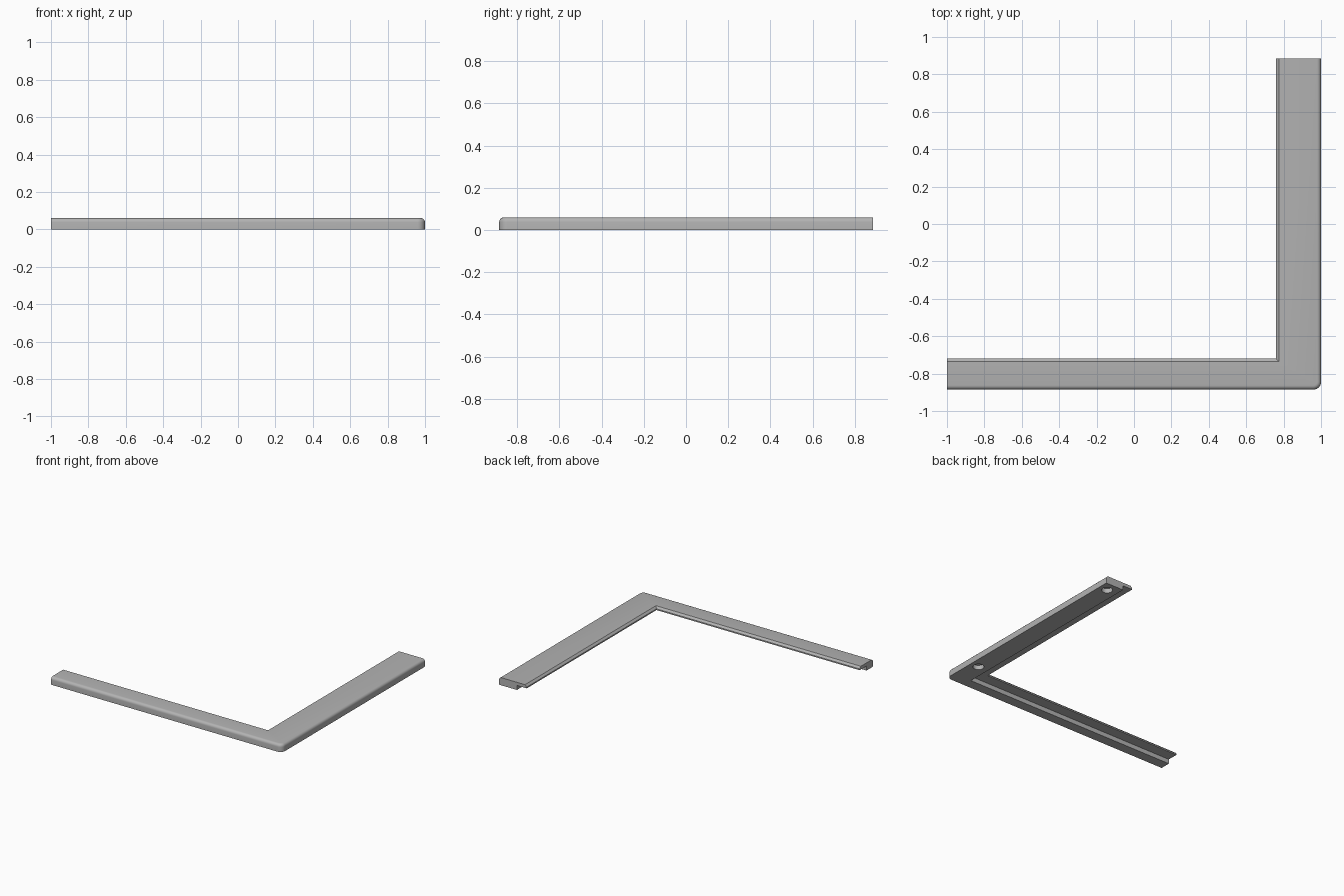
import bpy, bmesh, math
from mathutils import Matrix

cube = bpy.data.objects.get("Cube")
if cube:
    bpy.data.objects.remove(cube, do_unlink=True)

X, Y, H = 1.0, 0.885, 0.06          # half sizes and height
IN_X, IN_Y = 0.76, -0.72            # inner edges of the two arms
REBATE, REBATE_Z = 0.085, 0.035     # step under the inner edge

grey = bpy.data.materials.new("grey")
grey.use_nodes = True
colour = (0.45, 0.45, 0.45, 1)
grey.diffuse_color = colour
grey.node_tree.nodes["Principled BSDF"].inputs["Base Color"].default_value = colour


def add_object(name, bm):
    mesh = bpy.data.meshes.new(name)
    bmesh.ops.recalc_face_normals(bm, faces=bm.faces)
    bm.to_mesh(mesh)
    bm.free()
    ob = bpy.data.objects.new(name, mesh)
    bpy.context.collection.objects.link(ob)
    mesh.materials.append(grey)
    return ob


def bevel(bm, test, size, segments):
    edges = [e for e in bm.edges if test(*[v.co for v in e.verts])]
    bmesh.ops.bevel(bm, geom=edges, offset=size, segments=segments,
                    profile=0.5, affect='EDGES')


def near(a, b):
    return abs(a - b) < 1e-4


def on_top(a, b):
    return near(a.z, H) and near(b.z, H)


def outer_rim(a, b):
    # top edges along the front, the side and the rounded corner
    mid = (a + b) / 2
    free_end = (near(a.x, -X) and near(b.x, -X)) or (near(a.y, Y) and near(b.y, Y))
    inner = mid.x < IN_X + 0.01 and mid.y > IN_Y - 0.01
    return on_top(a, b) and not free_end and not inner


def inner_rim(a, b):
    return on_top(a, b) and all(p.x < IN_X + 1e-4 and p.y > IN_Y - 1e-4 for p in (a, b))


# L-shaped frame: two arms with a rounded outer rim and chamfered inner rim
bm = bmesh.new()
outline = [(-X, -Y), (X, -Y), (X, Y), (IN_X, Y), (IN_X, IN_Y), (-X, IN_Y)]
base = bm.faces.new([bm.verts.new((x, y, 0)) for x, y in outline])
top = bmesh.ops.extrude_face_region(bm, geom=[base])
bmesh.ops.translate(bm, vec=(0, 0, H),
                    verts=[v for v in top["geom"] if isinstance(v, bmesh.types.BMVert)])
bmesh.ops.recalc_face_normals(bm, faces=bm.faces)
bevel(bm, lambda a, b: near(a.x, X) and near(b.x, X) and near(a.y, -Y) and near(b.y, -Y),
      0.04, 8)
bevel(bm, outer_rim, 0.022, 5)
bevel(bm, inner_rim, 0.015, 1)
frame = add_object("corner_frame", bm)

# Cutters: the rebate under the inner edge and two blind holes in the wide arm
cutters = []
bm = bmesh.new()
right, front = IN_X + REBATE, IN_Y - REBATE
size = (right + 1.5, 1.5 - front, REBATE_Z + 0.1)
centre = ((right - 1.5) / 2, (1.5 + front) / 2, (REBATE_Z - 0.1) / 2)
bmesh.ops.create_cube(bm, size=1, matrix=Matrix.Translation(centre)
                      @ Matrix.Diagonal((*size, 1)))
cutters.append(add_object("rebate_cutter", bm))
for name, y in (("back_hole_cutter", 0.81), ("front_hole_cutter", -0.62)):
    bm = bmesh.new()
    bmesh.ops.create_cone(bm, cap_ends=True, segments=32, radius1=0.04, radius2=0.04,
                          depth=0.08, matrix=Matrix.Translation((0.93, y, -0.005)))
    cutters.append(add_object(name, bm))

for cutter in cutters:
    cutter.hide_render = True
    cutter.hide_set(True)
    mod = frame.modifiers.new(cutter.name, 'BOOLEAN')
    mod.operation = 'DIFFERENCE'
    mod.solver = 'EXACT'
    mod.object = cutter

# Apply the cuts, then smooth the rounded rim
bpy.context.view_layer.objects.active = frame
frame.select_set(True)
for cutter in cutters:
    bpy.ops.object.modifier_apply(modifier=cutter.name)
    bpy.data.objects.remove(cutter, do_unlink=True)
bpy.ops.object.shade_smooth_by_angle(angle=math.radians(30))
